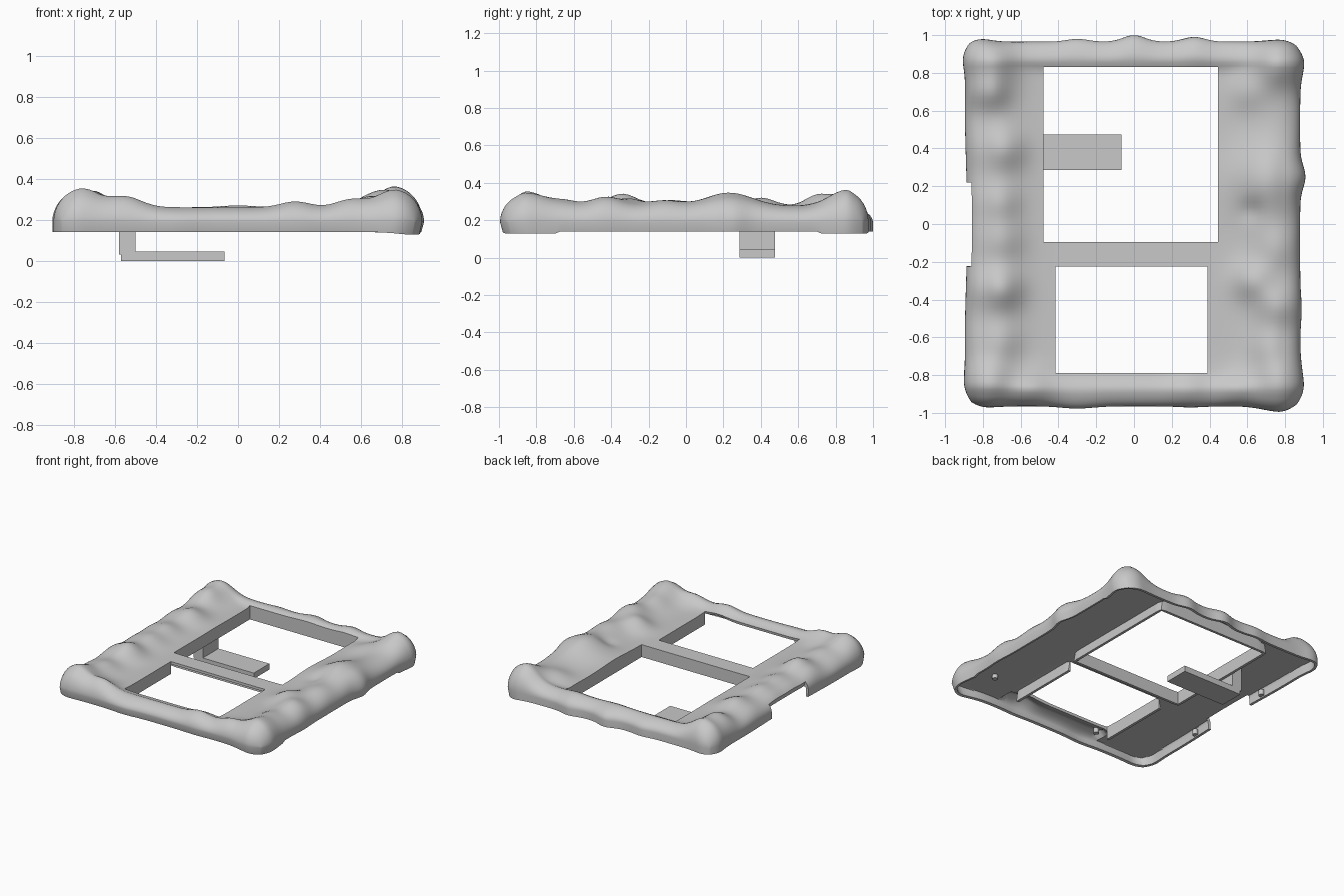
import bpy, bmesh
from math import sin, exp, sqrt, radians

if "Cube" in bpy.data.objects:
    bpy.data.objects.remove(bpy.data.objects["Cube"], do_unlink=True)

grey = bpy.data.materials.new("stone_grey")
grey.use_nodes = True
grey.diffuse_color = (0.58, 0.58, 0.58, 1)
grey.node_tree.nodes["Principled BSDF"].inputs["Base Color"].default_value = (0.58, 0.58, 0.58, 1)

HX, HY, R, FLOOR, SKIRT, CEILING = 0.88, 0.965, 0.13, 0.14, 0.05, 0.21
# openings: x min, x max, y min, y max
OPENINGS = [(-0.48, 0.445, -0.095, 0.83), (-0.415, 0.39, -0.79, -0.225)]
# mounds on the rocky surface: x, y, width, height
MOUNDS = [(-0.76, 0.87, 0.12, 0.07), (-0.76, 0.70, 0.09, 0.055), (-0.68, 0.40, 0.11, 0.05),
          (-0.70, 0.12, 0.10, 0.035), (-0.69, -0.08, 0.11, 0.035), (-0.70, -0.34, 0.11, 0.07),
          (-0.70, -0.62, 0.10, 0.03), (-0.77, -0.84, 0.12, 0.075), (-0.55, -0.88, 0.11, 0.055),
          (0.77, 0.85, 0.12, 0.085), (0.69, 0.23, 0.18, 0.075), (0.62, -0.30, 0.10, 0.055),
          (0.76, -0.12, 0.12, 0.03), (0.77, -0.43, 0.11, 0.05), (0.78, -0.84, 0.13, 0.07),
          (0.72, -0.65, 0.10, 0.03), (0.6, 0.70, 0.10, 0.03), (0.62, 0.07, 0.06, -0.02),
          (0.28, -0.88, 0.10, 0.03), (0.55, -0.88, 0.10, 0.04),
          (0.0, 0.90, 0.11, 0.01), (0.33, 0.90, 0.08, 0.015)]
# outline swells: centre along the side, width, amount
SWELLS = {"left": [(0.25, 0.08, 0.028), (0.86, 0.1, 0.022), (-0.87, 0.13, 0.02), (-0.45, 0.1, 0.008)],
          "right": [(0.6, 0.4, 0.015), (0.9, 0.1, 0.02), (-0.6, 0.4, 0.015), (-0.85, 0.1, 0.01)],
          "back": [(0.0, 0.08, 0.035), (0.32, 0.08, 0.025), (-0.3, 0.08, 0.015), (-0.85, 0.1, 0.022), (0.8, 0.12, 0.012)],
          "front": [(0.78, 0.13, 0.03), (-0.82, 0.12, 0.008), (-0.3, 0.12, 0.012), (0.3, 0.1, 0.006)]}


def bell(t, width):
    return exp(-(t / width) ** 2)


def swell(side, t):
    return sum(a * bell(t - c, w) for c, w, a in SWELLS[side])


def clamp(t, limit):
    return max(-limit, min(limit, t))


def height(x, y):
    """Crest height; it stays level out to the rim."""
    x, y = clamp(x, 0.78), clamp(y, 0.89)
    side = 0.04 * bell(min(abs(x), 0.74) - 0.74, 0.14)
    end = 0.03 * bell(min(abs(y), 0.88) - 0.88, 0.05)
    ridge = sqrt(side ** 2 + end ** 2)
    return 0.235 + ridge + sum(h * bell(sqrt((x - a) ** 2 + (y - b) ** 2), w) for a, b, w, h in MOUNDS)


def grid_lines(half, fixed):
    core = half - R
    stops = sorted(fixed + [-core, core])
    lines = []
    for a, b in zip(stops, stops[1:]):
        n = max(1, round((b - a) / 0.027))
        lines += [a + (b - a) * i / n for i in range(n)]
    rim = [core + R * sin(radians(9 * i)) for i in range(1, 11)]
    return [-t for t in reversed(rim)] + lines + [core] + rim


def surface(x, y):
    """Round the plan corners, dome the rim and swell the outline."""
    sx, sy = (1 if x > 0 else -1), (1 if y > 0 else -1)
    a = max(0, (abs(x) - HX + R) / R)
    b = max(0, (abs(y) - HY + R) / R)
    dome = sqrt(max(0, (1 - a * a) * (1 - b * b)))
    px = x + sx * 0.75 * R * a * (sqrt(1 - b * b / 2) - 1)
    py = y + sy * 0.75 * R * b * (sqrt(1 - a * a / 2) - 1)
    base = FLOOR + SKIRT
    z = base + (height(px, py) - base) * dome
    px += sx * a * swell("left" if x > 0 else "right", y)
    py += sy * b * swell("back" if y > 0 else "front", x)
    return px, py, z


def in_opening(x, y):
    return any(a < x < b and c < y < d for a, b, c, d in OPENINGS)


def finish(obj, angle=35):
    obj.data.materials.append(grey)
    bpy.ops.object.select_all(action="DESELECT")
    obj.select_set(True)
    bpy.context.view_layer.objects.active = obj
    bpy.ops.object.shade_smooth_by_angle(angle=radians(angle))


def make_object(name, bm):
    mesh = bpy.data.meshes.new(name)
    bm.to_mesh(mesh)
    bm.free()
    obj = bpy.data.objects.new(name, mesh)
    bpy.context.collection.objects.link(obj)
    return obj


def extrude_down(bm, edges):
    made = bmesh.ops.extrude_edge_only(bm, edges=edges)["geom"]
    return [g for g in made if isinstance(g, bmesh.types.BMVert)]


# rocky frame shell, with two openings and a notch in the right edge
xs = grid_lines(HX, [v for o in OPENINGS for v in o[:2]])
ys = grid_lines(HY, [v for o in OPENINGS for v in o[2:]] + [0.22])
bm = bmesh.new()
verts = [[bm.verts.new(surface(x, y)) for x in xs] for y in ys]
for j in range(len(ys) - 1):
    for i in range(len(xs) - 1):
        cx, cy = (xs[i] + xs[i + 1]) / 2, (ys[j] + ys[j + 1]) / 2
        notch = cx < -0.855 and abs(cy) < 0.22
        if not in_opening(cx, cy) and not notch:
            bm.faces.new((verts[j][i], verts[j][i + 1], verts[j + 1][i + 1], verts[j + 1][i]))
bmesh.ops.delete(bm, geom=[v for v in bm.verts if not v.link_faces], context="VERTS")


def is_inner(e):
    return all(abs(v.co.x) < 0.6 and abs(v.co.y) < 0.85 for v in e.verts)


def is_thin_lip(e):
    return any(all(abs(v.co.y - y) < 0.001 for v in e.verts) for y in OPENINGS[1][2:])


def is_notch(e):
    return all(v.co.x < -0.8 and abs(v.co.y) < 0.235 for v in e.verts)


# walls down the inside of the openings, and a skirt around the rim
border = [e for e in bm.edges if e.is_boundary]
rim = [e for e in border if not is_inner(e) and not is_notch(e)]
for v in extrude_down(bm, [e for e in border if is_inner(e) and not is_thin_lip(e)]):
    v.co.z = FLOOR
for v in extrude_down(bm, rim):
    v.co.z = FLOOR - (0.012 * bell(v.co.x - 0.86, 0.1) if abs(v.co.y) > 0.7 else 0)
    v.co.x *= 0.985 if v.co.x > 0 else 1.0
    v.co.y *= 0.985 if v.co.y < 0 else 1.0
bmesh.ops.recalc_face_normals(bm, faces=bm.faces)
bm.normal_update()
if sum(f.normal.z * f.calc_area() for f in bm.faces) < 0:
    bmesh.ops.reverse_faces(bm, faces=bm.faces)
frame = make_object("rocky_frame", bm)
outer_count = len(frame.data.vertices)
shell = frame.modifiers.new("shell", "SOLIDIFY")
shell.thickness = 0.02
shell.offset = -1
bpy.context.view_layer.objects.active = frame
bpy.ops.object.modifier_apply(modifier=shell.name)
# flat ceiling under both side panels
for v in list(frame.data.vertices)[outer_count:]:
    if abs(v.co.x) > 0.42:
        v.co.z = min(v.co.z, CEILING)
finish(frame)


def box(name, x0, x1, y0, y1, z0, z1):
    bm = bmesh.new()
    bmesh.ops.create_cube(bm, size=1)
    for v in bm.verts:
        v.co = ((x0 + x1) / 2 + v.co.x * (x1 - x0), (y0 + y1) / 2 + v.co.y * (y1 - y0),
                (z0 + z1) / 2 + v.co.z * (z1 - z0))
    finish(make_object(name, bm))


# hanging bracket
box("bracket_plate", -0.57, -0.065, 0.285, 0.475, 0.0, 0.045)
box("bracket_post", -0.58, -0.5, 0.285, 0.475, 0.03, 0.225)

# small screw bosses under the shell
for name, x, y, z in [("notch_boss_front", -0.86, -0.36, 0.17), ("notch_boss_back", -0.86, 0.36, 0.17),
                      ("corner_boss_right", -0.36, -0.84, 0.21), ("corner_boss_left", 0.68, -0.7, 0.20)]:
    bm = bmesh.new()
    bmesh.ops.create_cone(bm, cap_ends=True, segments=16, radius1=0.02, radius2=0.02, depth=0.04)
    bmesh.ops.translate(bm, verts=bm.verts, vec=(x, y, z))
    finish(make_object(name, bm))
